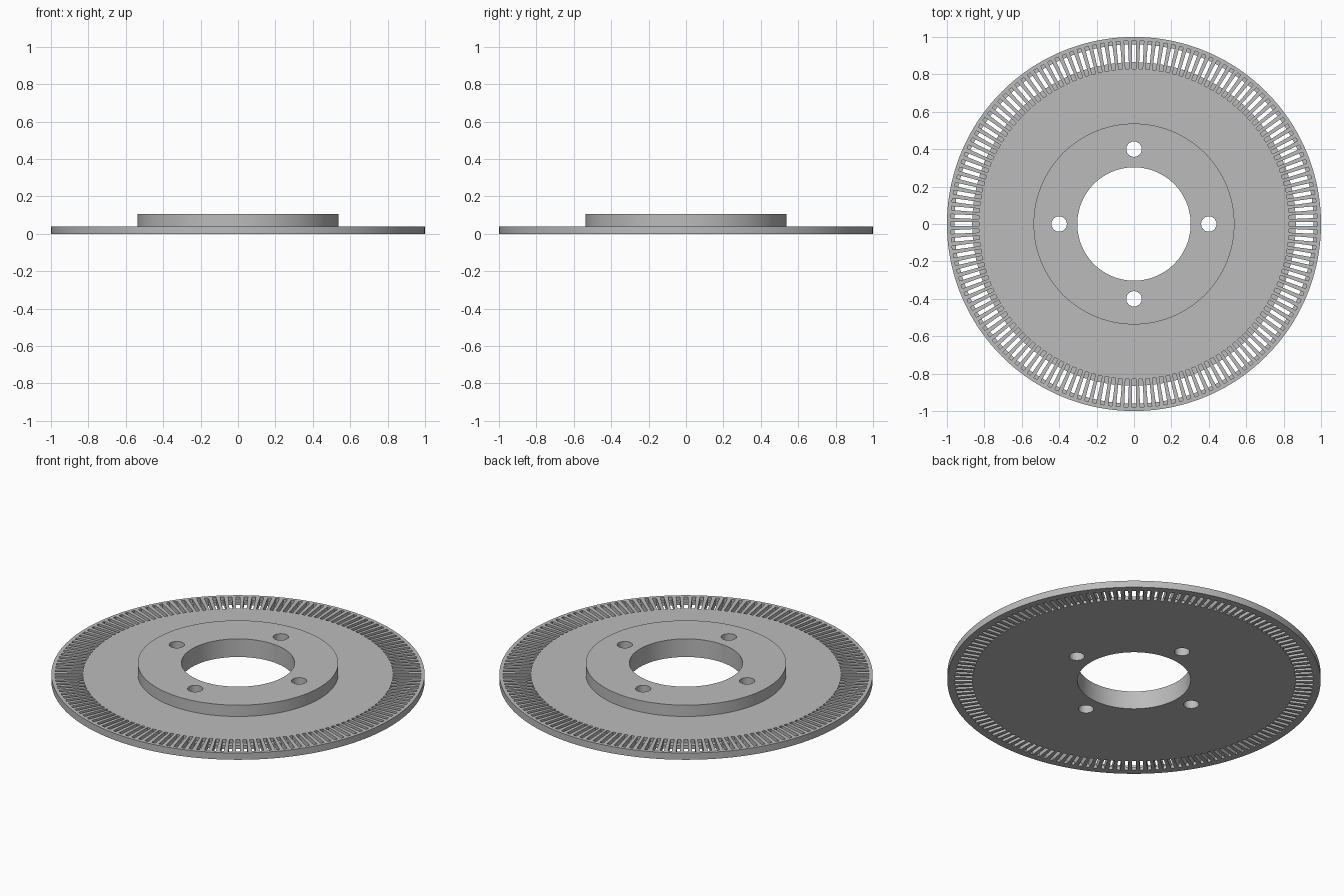
import bpy, bmesh, math
from mathutils import Matrix

SLOTS = 144
SEGMENTS = 288
SLOT_WIDTH = 0.02

cube = bpy.data.objects.get("Cube")
if cube:
    bpy.data.objects.remove(cube, do_unlink=True)

grey = bpy.data.materials.new("plain_grey")
grey.use_nodes = True
colour = (0.5, 0.5, 0.5, 1)
grey.diffuse_color = colour
grey.node_tree.nodes["Principled BSDF"].inputs["Base Color"].default_value = colour


def make_object(name, bm):
    bmesh.ops.recalc_face_normals(bm, faces=bm.faces)
    mesh = bpy.data.meshes.new(name)
    bm.to_mesh(mesh)
    bm.free()
    mesh.materials.append(grey)
    obj = bpy.data.objects.new(name, mesh)
    bpy.context.collection.objects.link(obj)
    return obj


def lathe(name, profile):
    """Revolve a closed (radius, height) outline around z."""
    bm = bmesh.new()
    rings = []
    for i in range(SEGMENTS):
        a = math.tau * i / SEGMENTS
        rings.append([bm.verts.new((r * math.cos(a), r * math.sin(a), z)) for r, z in profile])
    n = len(profile)
    for i, ring in enumerate(rings):
        nxt = rings[(i + 1) % SEGMENTS]
        for j in range(n):
            k = (j + 1) % n
            bm.faces.new((ring[j], nxt[j], nxt[k], ring[k]))
    return make_object(name, bm)


# Flat disc with raised hub and central bore
disc = lathe("slotted_disc", [(0.303, 0), (1, 0), (1, 0.04), (0.537, 0.04),
                              (0.537, 0.107), (0.303, 0.107)])

# Cutter: stepped radial slots, wide at the top and shorter below
slot = [(0.83, 0.02), (0.865, 0.02), (0.865, -0.02), (0.96, -0.02),
        (0.96, 0.02), (0.98, 0.02), (0.98, 0.06), (0.83, 0.06)]
bm = bmesh.new()
for i in range(SLOTS):
    turn = Matrix.Rotation(math.tau * i / SLOTS, 3, "Z")
    sides = [[bm.verts.new(turn @ Matrix.Translation((r, y, z)).translation) for r, z in slot]
             for y in (-SLOT_WIDTH / 2, SLOT_WIDTH / 2)]
    bm.faces.new(sides[0])
    bm.faces.new(reversed(sides[1]))
    for j in range(len(slot)):
        k = (j + 1) % len(slot)
        bm.faces.new((sides[0][j], sides[1][j], sides[1][k], sides[0][k]))

# Cutter: four bolt holes through the hub
for i in range(4):
    a = math.tau * i / 4
    place = Matrix.Translation((0.4 * math.cos(a), 0.4 * math.sin(a), 0.05))
    bmesh.ops.create_cone(bm, cap_ends=True, segments=48, radius1=0.041, radius2=0.041,
                          depth=0.3, matrix=place)
cutter = make_object("slot_and_hole_cutter", bm)

# Cut everything, then shade
bpy.context.view_layer.objects.active = disc
cut = disc.modifiers.new("cut", "BOOLEAN")
cut.operation = "DIFFERENCE"
cut.solver = "EXACT"
cut.object = cutter
bpy.ops.object.select_all(action="DESELECT")
disc.select_set(True)
bpy.ops.object.modifier_apply(modifier=cut.name)
bpy.data.objects.remove(cutter, do_unlink=True)
bpy.ops.object.shade_smooth_by_angle(angle=math.radians(30))
